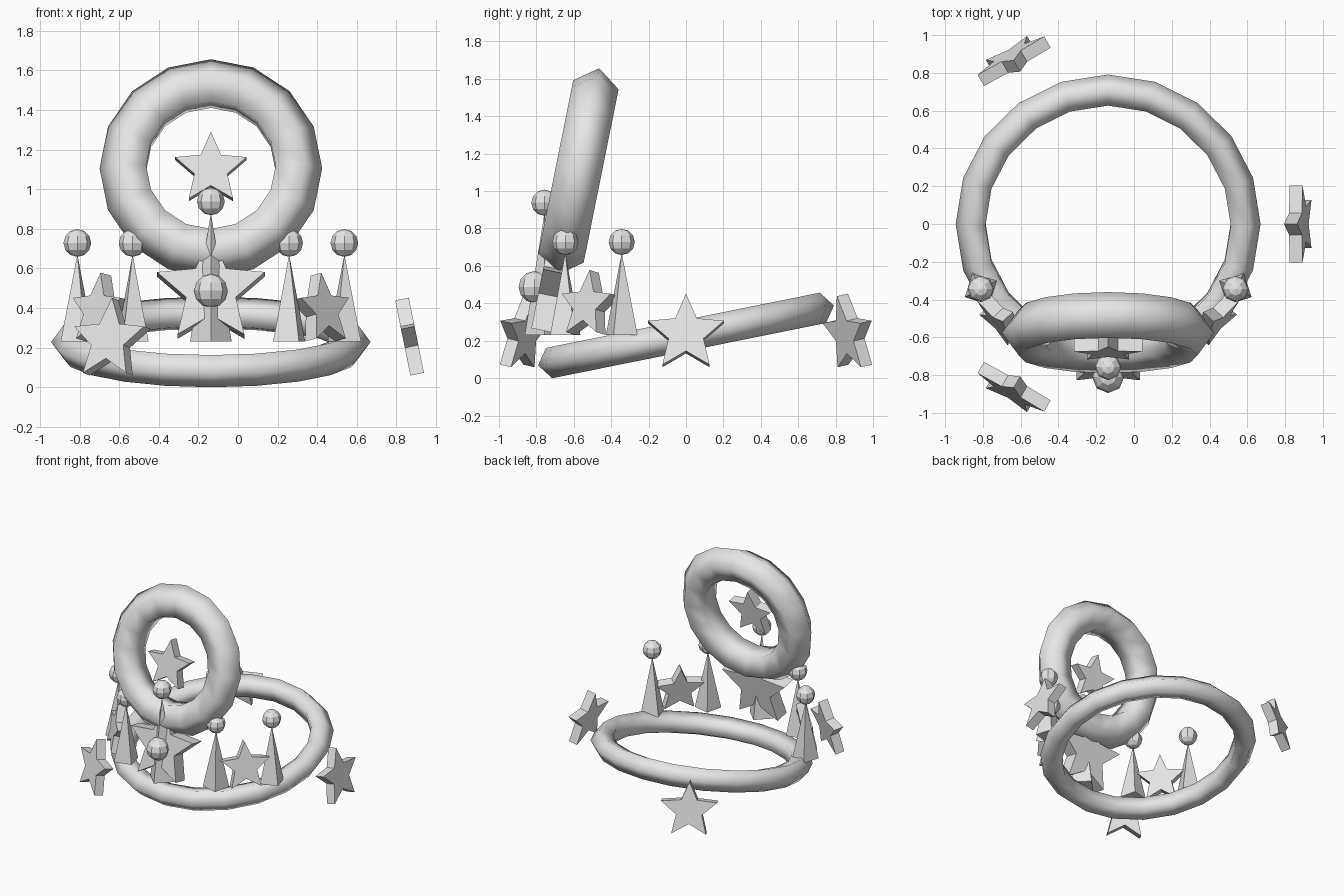
import bpy, bmesh, math
from mathutils import Matrix

if "Cube" in bpy.data.objects:
    bpy.data.objects.remove(bpy.data.objects["Cube"])

CX = -0.137                    # axis of the crown
TILT = math.radians(11.4)
grey = bpy.data.materials.new("light_grey")
grey.diffuse_color = (0.8, 0.8, 0.8, 1)
grey.use_nodes = True
grey.node_tree.nodes["Principled BSDF"].inputs["Base Color"].default_value = grey.diffuse_color


def polar(angle, radius, z):
    a = math.radians(angle)
    return (CX + radius * math.cos(a), radius * math.sin(a), z)


def finish(name, bm, matrix):
    bmesh.ops.recalc_face_normals(bm, faces=bm.faces)
    me = bpy.data.meshes.new(name)
    bm.to_mesh(me)
    bm.free()
    me.materials.append(grey)
    ob = bpy.data.objects.new(name, me)
    ob.matrix_world = matrix
    bpy.context.collection.objects.link(ob)


def ring(name, loc, major, minor, segs, rot_x):
    bpy.ops.mesh.primitive_torus_add(location=loc, rotation=(rot_x, 0, 0), major_radius=major,
                                     minor_radius=minor, major_segments=segs, minor_segments=5)
    ob = bpy.context.object
    ob.name = name
    ob.data.materials.append(grey)
    bpy.ops.object.shade_smooth()


def star(name, angle, loc, r, thick):
    # five-pointed plate facing outwards, top leaning towards the middle
    bm = bmesh.new()
    vs = []
    for i in range(10):
        a = math.pi * i / 5
        k = r if i % 2 == 0 else r * 0.46
        vs.append(bm.verts.new((-thick / 2, k * math.sin(a), k * math.cos(a))))
    face = bm.faces.new(vs)
    ext = bmesh.ops.extrude_face_region(bm, geom=[face], use_keep_orig=True)
    moved = [g for g in ext["geom"] if isinstance(g, bmesh.types.BMVert)]
    bmesh.ops.translate(bm, verts=moved, vec=(thick, 0, 0))
    finish(name, bm, Matrix.Translation(loc) @ Matrix.Rotation(math.radians(angle), 4, 'Z')
           @ Matrix.Rotation(-TILT, 4, 'Y'))


def ball(name, loc, r):
    bm = bmesh.new()
    bmesh.ops.create_uvsphere(bm, u_segments=8, v_segments=6, radius=r)
    finish(name, bm, Matrix.Translation(loc))


def spike(name, angle, base_r, top):
    # four-sided spike standing at z = 0.23
    h = top - 0.23
    bm = bmesh.new()
    bmesh.ops.create_cone(bm, cap_ends=True, segments=4, radius1=base_r, radius2=0, depth=h)
    bmesh.ops.remove_doubles(bm, verts=bm.verts, dist=1e-5)
    finish(name, bm, Matrix.Translation(polar(angle, 0.757, 0.23 + h / 2))
           @ Matrix.Rotation(math.radians(angle), 4, 'Z'))


# tilted head band and upright halo
ring("head_band", (CX, 0, 0.228), 0.72, 0.087, 20, TILT)
ring("halo_ring", (CX, -0.575, 1.105), 0.4325, 0.13, 16, math.pi / 2 - TILT)

# spikes with balls on top
for i in range(-2, 3):
    ang = -90 + 31.5 * i
    top, base_r = (0.88, 0.105) if i == 0 else (0.67, 0.095)
    spike("spike", ang, base_r, top)
    ball("spike_ball", polar(ang, 0.757, top + 0.058), 0.07)

# front stars and gem
star("front_star", -90, (CX, -0.725, 0.483), 0.287, 0.115)
star("halo_star", -90, (CX, -0.65, 1.097), 0.19, 0.075)
ball("front_gem", (CX, -0.81, 0.487), 0.085)
for s in (-1, 1):
    ang = -90 + s * 47.25
    star("side_star", ang, polar(ang, 0.76, 0.387), 0.187, 0.075)

# three floating stars around the band
for ang in (0, 120, 240):
    star("floating_star", ang, polar(ang, 1.008, 0.235), 0.214, 0.07)
